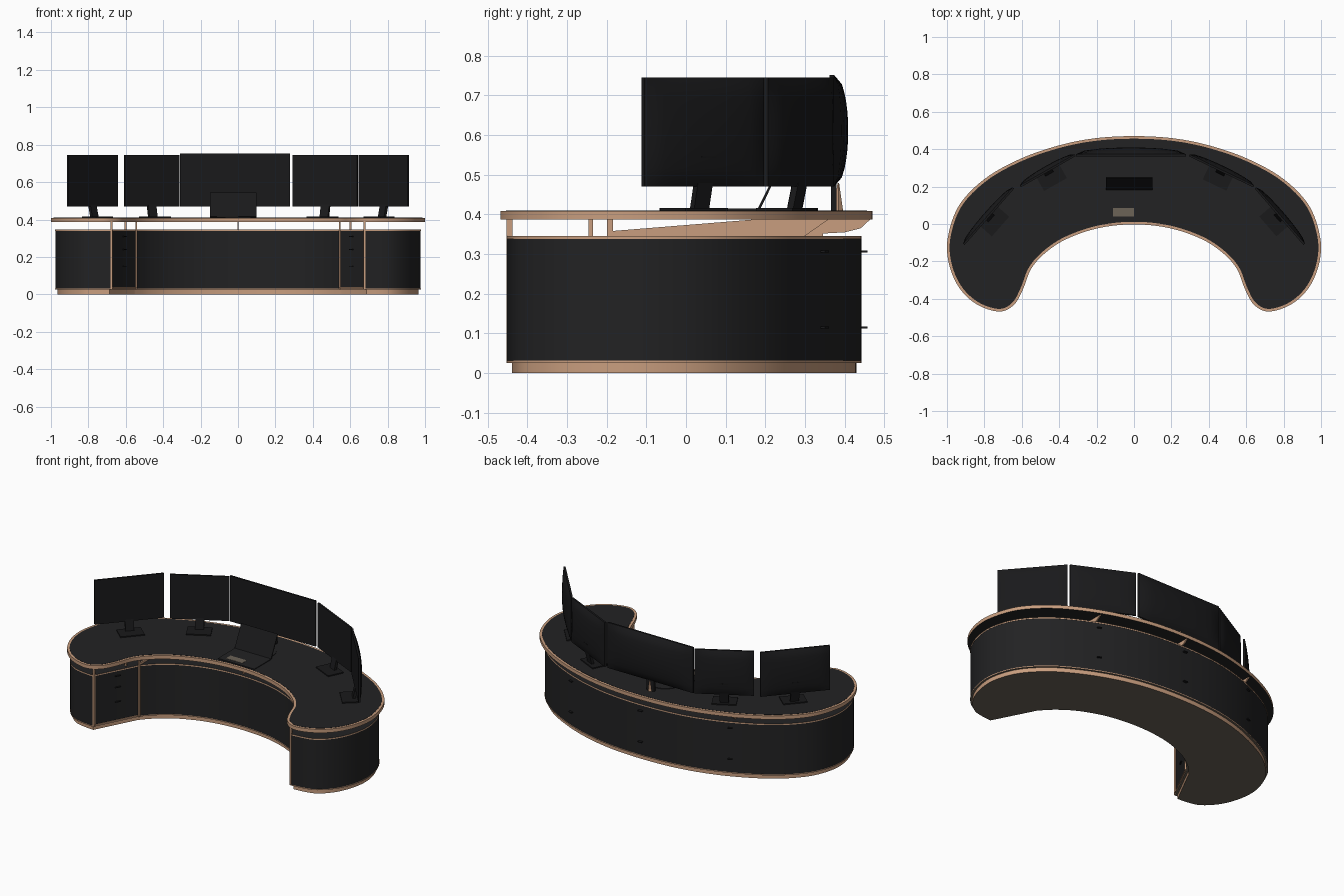
import bpy, bmesh, math
from mathutils import Vector, Matrix

if "Cube" in bpy.data.objects:
    bpy.data.objects.remove(bpy.data.objects["Cube"])


def material(name, rgb):
    m = bpy.data.materials.new(name)
    m.use_nodes = True
    m.diffuse_color = (*rgb, 1)
    m.node_tree.nodes["Principled BSDF"].inputs["Base Color"].default_value = (*rgb, 1)
    return m


black = material("black laminate", (0.016, 0.016, 0.017))
dark = material("dark plastic", (0.01, 0.01, 0.011))
wood = material("tan wood edge", (0.58, 0.34, 0.21))
khaki = material("khaki board", (0.15, 0.125, 0.095))


def finish(name, bm, mats, smooth=True):
    bmesh.ops.recalc_face_normals(bm, faces=bm.faces)
    me = bpy.data.meshes.new(name)
    bm.to_mesh(me)
    bm.free()
    for m in mats:
        me.materials.append(m)
    if smooth:
        me.shade_smooth()
        me.set_sharp_from_angle(angle=math.radians(30))
    ob = bpy.data.objects.new(name, me)
    bpy.context.scene.collection.objects.link(ob)
    return ob


def spline(pts, closed=False, steps=6):
    # Catmull-Rom curve through the given points
    n = len(pts)
    v = [Vector(p) for p in pts]
    get = (lambda i: v[i % n]) if closed else (lambda i: v[max(0, min(n - 1, i))])
    out = []
    for i in range(n if closed else n - 1):
        a, b, c, d = get(i - 1), get(i), get(i + 1), get(i + 2)
        for k in range(steps):
            t = k / steps
            out.append(b + (c - a) * t / 2 + (a - b * 2.5 + c * 2 - d / 2) * t**2
                       + (b * 1.5 - a / 2 - c * 1.5 + d / 2) * t**3)
    return out if closed else out + [v[-1]]


def mirrored(half):
    # half runs from the centre line outward; returns left-to-right points
    return [(-x, y) for x, y in reversed(half[1:])] + half


def offset(outline, d):
    # move a clockwise outline inward, with mitred corners
    n, out = len(outline), []
    for i, p in enumerate(outline):
        a = (p - outline[i - 1]).normalized()
        b = (outline[(i + 1) % n] - p).normalized()
        t = (a + b).normalized()
        out.append(p + Vector((t.y, -t.x)) * d / t.dot(a))
    return out


def prism(points, move):
    bm = bmesh.new()
    f = bm.faces.new([bm.verts.new(p) for p in points])
    ext = bmesh.ops.extrude_face_region(bm, geom=[f], use_keep_orig=True)
    moved = [e for e in ext["geom"] if isinstance(e, bmesh.types.BMVert)]
    bmesh.ops.translate(bm, verts=moved, vec=move)
    return bm


def slab(name, outline, z0, z1, side, top, bottom):
    bm = prism([(p.x, p.y, z0) for p in outline], (0, 0, z1 - z0))
    for f in bm.faces:
        if len(f.verts) > 4:
            f.material_index = 1 if f.calc_center_median().z > (z0 + z1) / 2 else 2
    return finish(name, bm, [side, top, bottom])


def fin(name, x, profile):
    bm = prism([(x - 0.004, y, z) for y, z in profile], (0.008, 0, 0))
    return finish(name, bm, [wood], False)


def box(name, size, mat, matrix):
    bm = bmesh.new()
    bmesh.ops.create_cube(bm, size=1, matrix=matrix @ Matrix.Diagonal((*size, 1)))
    return finish(name, bm, [mat], False)


def frame(x, y, z, angle=0, tilt=0):
    return (Matrix.Translation((x, y, z)) @ Matrix.Rotation(angle, 4, "Z")
            @ Matrix.Rotation(tilt, 4, "X"))


# Kidney-shaped worktop with a wood rim and dark inlay
half = [(0, 0.47), (0.22, 0.457), (0.42, 0.415), (0.62, 0.343), (0.8, 0.24),
        (0.935, 0.1), (0.995, -0.07), (0.99, -0.21), (0.935, -0.34), (0.84, -0.43),
        (0.72, -0.468), (0.64, -0.43), (0.592, -0.345), (0.55, -0.24), (0.475, -0.155),
        (0.36, -0.08), (0.19, -0.022), (0, -0.002)]
top_line = spline(half + [(-x, y) for x, y in reversed(half[1:-1])], closed=True)
slab("worktop", top_line, 0.387, 0.409, wood, wood, black)
slab("worktop_inlay", offset(top_line, 0.014), 0.407, 0.41, black, black, black)

# Cabinet outline: outer sweep, straight drawer fronts, inner sweep
outer = [(0, 0.443), (0.22, 0.43), (0.42, 0.388), (0.61, 0.316), (0.785, 0.215),
         (0.915, 0.08), (0.973, -0.07), (0.968, -0.21), (0.915, -0.34), (0.82, -0.428),
         (0.68, -0.452)]
inner = [(0, 0.03), (0.2, 0.01), (0.36, -0.045), (0.47, -0.115), (0.545, -0.19)]
body_line = spline(mirrored(outer)) + spline(mirrored(inner))[::-1]
slab("plinth", offset(body_line, 0.013), 0, 0.027, wood, wood, khaki)
slab("cabinet_base", body_line, 0.026, 0.032, wood, wood, khaki)
slab("cabinet_body", offset(body_line, 0.001), 0.032, 0.338, black, black, black)
slab("cabinet_shelf", body_line, 0.338, 0.346, wood, black, wood)

# Wood wedge fins holding up the worktop
fin("centre_fin", 0, [(0.05, 0.346), (0.345, 0.345), (0.345, 0.352), (0.4, 0.355),
                      (0.44, 0.365), (0.465, 0.388), (0.18, 0.388), (0.05, 0.365)])
for s, side in ((1, "left"), (-1, "right")):
    fin(side + "_fin", s * 0.545, [(-0.19, 0.346), (0.3, 0.346), (0.36, 0.388),
                                   (0.18, 0.388), (-0.19, 0.358)])
    # Upright panels and posts at the drawer unit
    turn = s * math.atan2(-0.26, 0.135)
    box(side + "_end_panel", (0.01, 0.015, 0.36), wood, frame(s * 0.677, -0.445, 0.207))
    box(side + "_inner_panel", (0.008, 0.015, 0.36), wood, frame(s * 0.543, -0.192, 0.207))
    box(side + "_shelf_post", (0.01, 0.012, 0.042), wood, frame(s * 0.602, -0.24, 0.367))
    box(side + "_drawer_sill", (0.27, 0.012, 0.008), wood, frame(s * 0.612, -0.32, 0.034, turn))
    # Drawer pulls on the straight front
    for i, z in enumerate((0.15, 0.24, 0.31)):
        box(f"{side}_drawer_pull_{i}", (0.035, 0.012, 0.005), dark,
            frame(s * 0.607, -0.312, z, turn))
    # Rear door pulls
    for i, z in enumerate((0.115, 0.307)):
        box(f"{side}_rear_pull_{i}", (0.025, 0.022, 0.005), dark,
            frame(s * 0.545, 0.345, z, -s * 0.4))
for i, z in enumerate((0.115, 0.307)):
    box(f"centre_rear_pull_{i}", (0.025, 0.03, 0.005), dark, frame(0, 0.443, z))


# Screens: flat front, domed back
def screen(name, left, right, z0, z1, bulge):
    l, r = Vector(left), Vector(right)
    mid, d = (l + r) / 2, r - l
    w, h = d.length / 2, (z1 - z0) / 2
    place = frame(mid.x, mid.y, (z0 + z1) / 2, math.atan2(d.y, d.x))
    bm = bmesh.new()
    bmesh.ops.create_grid(bm, x_segments=14, y_segments=12, size=1)
    ext = bmesh.ops.extrude_face_region(bm, geom=bm.faces[:], use_keep_orig=True)
    back = {e for e in ext["geom"] if isinstance(e, bmesh.types.BMVert)}
    for v in bm.verts:
        u, t = v.co.x, v.co.y
        dome = math.sqrt(max(0, 1 - u * u)) * math.sqrt(max(0, 1 - t * t))
        y = 0.005 + bulge * dome if v in back else -0.006
        v.co = place @ Vector((u * w, y, t * h))
    finish(name, bm, [dark])
    return frame(mid.x, mid.y, 0, math.atan2(d.y, d.x))


pairs = {
    "far_right": ((-0.91, -0.108), (-0.645, 0.193)),
    "near_right": ((-0.608, 0.202), (-0.315, 0.368)),
    "near_left": ((0.295, 0.368), (0.64, 0.202)),
    "far_left": ((0.65, 0.193), (0.91, -0.108)),
}
for name, (a, b) in pairs.items():
    place = screen(name + "_screen", a, b, 0.47, 0.745, 0.022)
    box(name + "_stand_foot", (0.14, 0.1, 0.007), dark, place @ frame(0, -0.035, 0.413))
    box(name + "_stand_neck", (0.05, 0.016, 0.14), dark,
        place @ frame(0, 0.002, 0.48, 0, -0.22))

# Wide centre screen with its stand
screen("centre_screen", (-0.31, 0.368), (0.278, 0.368), 0.47, 0.752, 0.036)
bm = bmesh.new()
bmesh.ops.create_cone(bm, cap_ends=True, segments=32, radius1=0.1, radius2=0.1, depth=0.005,
                      matrix=frame(-0.02, 0.23, 0.411))
finish("centre_stand_foot", bm, [black])
box("centre_stand_neck", (0.05, 0.014, 0.14), dark, frame(-0.02, 0.372, 0.48))
bm = bmesh.new()
bmesh.ops.create_cone(bm, cap_ends=True, segments=4, radius1=0.012, radius2=0.002,
                      depth=0.07, matrix=frame(-0.02, 0.384, 0.444))
finish("centre_stand_brace", bm, [wood], False)

# Laptop with a khaki touch pad
box("laptop_base", (0.25, 0.165, 0.005), black, frame(-0.025, 0.1, 0.412))
box("laptop_lid", (0.25, 0.006, 0.145), dark, frame(-0.025, 0.216, 0.479, 0, -0.46))
box("laptop_touch_pad", (0.112, 0.045, 0.002), khaki, frame(-0.055, 0.063, 0.415))
